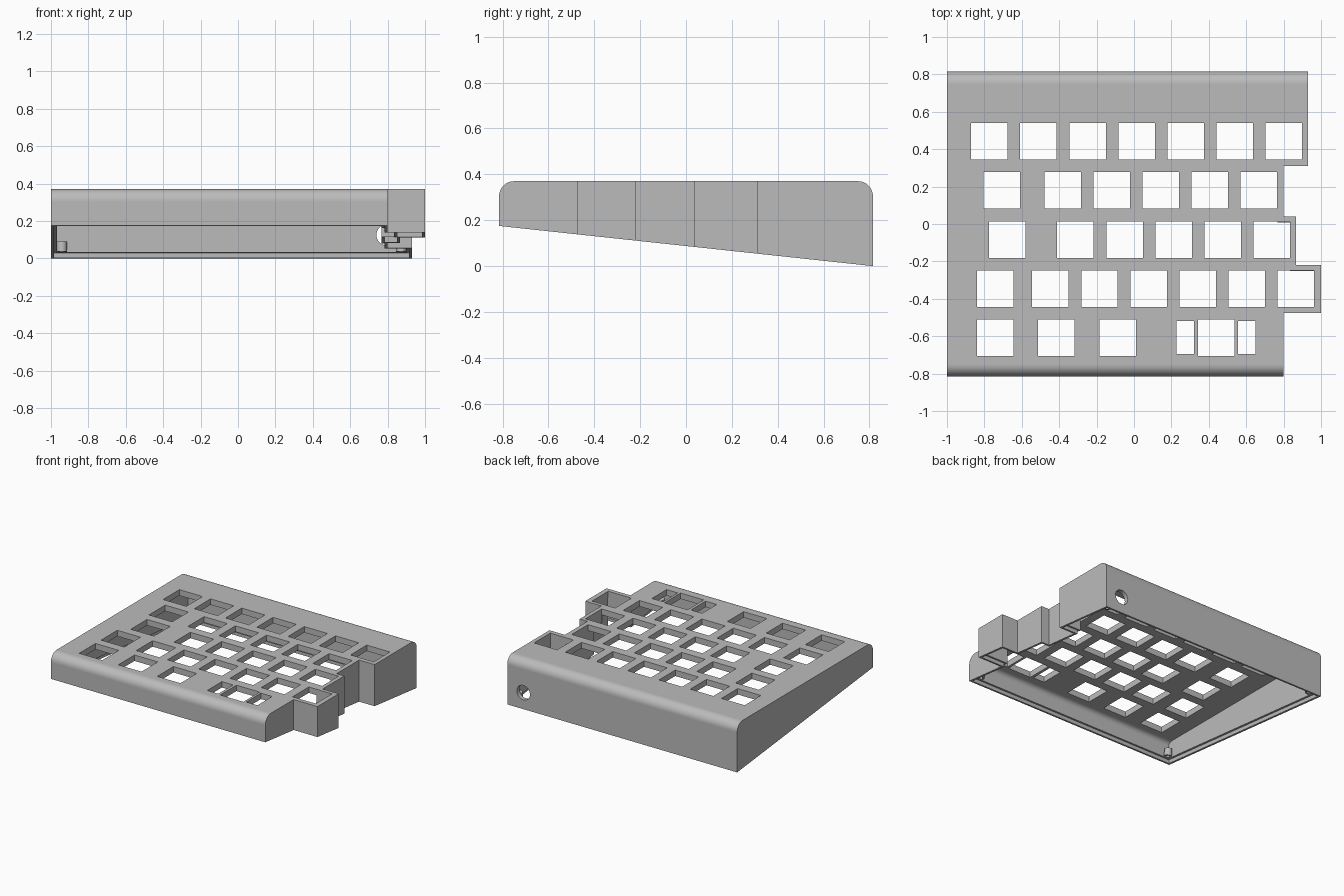
import bpy, bmesh, math
from mathutils import Vector, Matrix

cube = bpy.data.objects.get("Cube")
if cube:
    bpy.data.objects.remove(cube, do_unlink=True)

TOP, DEPTH, WALL, LIP, PLATE = 0.37, 0.815, 0.032, 0.016, 0.045
KEY, PITCH = 0.195, 0.2625
SLOPE = 0.175 / (2 * DEPTH)
SLANT = Vector((0, SLOPE, 1)).normalized()

grey = bpy.data.materials.new("matte grey")
grey.use_nodes = True
grey.diffuse_color = (0.5, 0.5, 0.5, 1)
grey.node_tree.nodes["Principled BSDF"].inputs["Base Color"].default_value = (0.5, 0.5, 0.5, 1)

# Stepped footprint, counter-clockwise
OUTLINE = [Vector(p) for p in (
    (-1, -DEPTH), (0.8, -DEPTH), (0.8, -0.475), (1, -0.475), (1, -0.22), (0.865, -0.22),
    (0.865, 0.04), (0.8, 0.04), (0.8, 0.31), (0.93, 0.31), (0.93, DEPTH), (-1, DEPTH))]


def inset_outline(d):
    pts = []
    for i, p in enumerate(OUTLINE):
        a = (p - OUTLINE[i - 1]).normalized()
        b = (OUTLINE[(i + 1) % len(OUTLINE)] - p).normalized()
        pts.append(p + d * (Vector((-a.y, a.x)) + Vector((-b.y, b.x))))
    return pts


def make_object(name, bm):
    bmesh.ops.recalc_face_normals(bm, faces=bm.faces[:])
    mesh = bpy.data.meshes.new(name)
    bm.to_mesh(mesh)
    bm.free()
    mesh.materials.append(grey)
    ob = bpy.data.objects.new(name, mesh)
    bpy.context.collection.objects.link(ob)
    return ob


def prism(inset, top, radius=0.0):
    """Footprint extruded upwards, front and back top edges rounded."""
    bm = bmesh.new()
    pts = inset_outline(inset)
    face = bm.faces.new([bm.verts.new((p.x, p.y, -0.3)) for p in pts])
    up = bmesh.ops.extrude_face_region(bm, geom=[face])["geom"]
    for v in up:
        if isinstance(v, bmesh.types.BMVert):
            v.co.z = top
    if radius:
        edge_y = DEPTH - inset
        edges = [e for e in bm.edges if all(
            abs(v.co.z - top) < 1e-4 and abs(abs(v.co.y) - edge_y) < 1e-4 for v in e.verts)
            and abs(e.verts[0].co.y - e.verts[1].co.y) < 1e-4]
        bmesh.ops.bevel(bm, geom=edges, offset=radius, segments=12, profile=0.5, affect='EDGES')
    return bm


def slant_cut(bm, height, keep_above):
    """Trim along the sloping underside raised by height."""
    cut = bmesh.ops.bisect_plane(
        bm, geom=bm.verts[:] + bm.edges[:] + bm.faces[:],
        plane_co=(0, DEPTH, height), plane_no=SLANT,
        clear_inner=keep_above, clear_outer=not keep_above)["geom_cut"]
    bmesh.ops.edgeloop_fill(bm, edges=[e for e in cut if isinstance(e, bmesh.types.BMEdge)])


def add_box(bm, x, y, w, d):
    mat = Matrix.Translation((x, y, TOP)) @ Matrix.Diagonal((w, d, 0.2, 1))
    bmesh.ops.create_cube(bm, size=1, matrix=mat)


# Outer shell
bm = prism(0, TOP, 0.065)
slant_cut(bm, 0, True)
case = make_object("case_shell", bm)

# Hollow interior and the stepped rim for a base plate
cutters = [make_object("cavity_cutter", prism(WALL, TOP - PLATE, 0.035))]
bm = prism(LIP, TOP - 0.1)
slant_cut(bm, 0.028, False)
cutters.append(make_object("rim_cutter", bm))

# Key openings: row y, lone key x, first x of the run, run length
bm = bmesh.new()
for y, lone, first, count in ((0.442, -0.773, -0.511, 6), (0.18, -0.708, -0.382, 5),
                              (-0.083, -0.677, -0.313, 5), (-0.345, -0.743, -0.447, 6)):
    for x in [lone] + [first + PITCH * i for i in range(count)]:
        add_box(bm, x, y, KEY, KEY)
for x in (-0.743, -0.415, -0.088, 0.441):
    add_box(bm, x, -0.607, KEY, KEY)
for x in (0.275, 0.603):
    add_box(bm, x, -0.607, 0.094, 0.176)
cutters.append(make_object("key_cutter", bm))

# Round cable port in the back wall
bm = bmesh.new()
bmesh.ops.create_cone(bm, cap_ends=True, segments=40, radius1=0.055, radius2=0.055, depth=0.2,
                      matrix=Matrix.Translation((0.795, DEPTH, 0.125))
                      @ Matrix.Rotation(math.pi / 2, 4, 'X'))
cutters.append(make_object("port_cutter", bm))

for cutter in cutters:
    cutter.hide_render = True
    mod = case.modifiers.new(cutter.name, 'BOOLEAN')
    mod.operation, mod.solver, mod.object = 'DIFFERENCE', 'EXACT', cutter
depsgraph = bpy.context.evaluated_depsgraph_get()
finished = bpy.data.meshes.new_from_object(case.evaluated_get(depsgraph))
case.modifiers.clear()
case.data = finished
for cutter in cutters:
    bpy.data.objects.remove(cutter, do_unlink=True)

# Screw bosses in the corners
bosses = []
for name, x, y in (("front_right", -0.942, -0.757), ("back_right", -0.942, 0.757),
                   ("front_left", 0.742, -0.757), ("back_left", 0.872, 0.757)):
    bm = bmesh.new()
    bmesh.ops.create_cone(bm, cap_ends=True, segments=24, radius1=0.027, radius2=0.027, depth=0.055)
    cap = min(bm.faces, key=lambda f: f.calc_center_median().z)
    bmesh.ops.inset_individual(bm, faces=[cap], thickness=0.013)
    hole = bmesh.ops.extrude_discrete_faces(bm, faces=[cap])["faces"][0]
    bmesh.ops.translate(bm, verts=hole.verts[:], vec=(0, 0, 0.045))
    tilt = Vector((0, 0, 1)).rotation_difference(SLANT).to_matrix().to_4x4()
    z = (DEPTH - y) * SLOPE + 0.028 + 0.0275
    bmesh.ops.transform(bm, matrix=Matrix.Translation((x, y, z)) @ tilt, verts=bm.verts[:])
    bosses.append(make_object("screw_boss_" + name, bm))

# Smooth the rounded edges, keep the flat walls crisp
for ob in [case] + bosses:
    bpy.ops.object.select_all(action='DESELECT')
    ob.select_set(True)
    bpy.context.view_layer.objects.active = ob
    bpy.ops.object.shade_smooth_by_angle(angle=math.radians(30))
for poly in case.data.polygons:
    if max(abs(c) for c in poly.normal) > 0.999:
        poly.use_smooth = False
